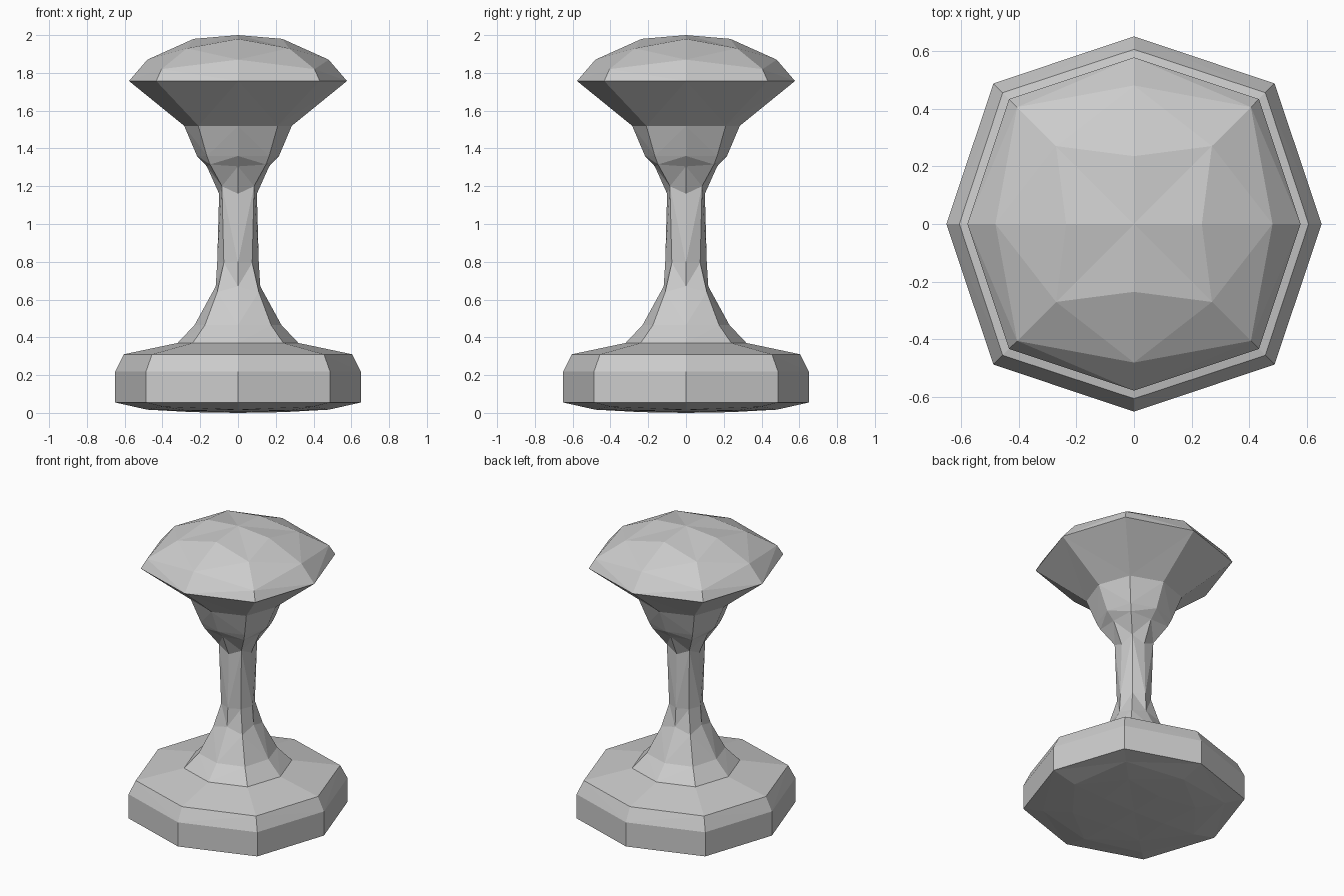
import bpy
import bmesh

cube = bpy.data.objects.get("Cube")
if cube:
    bpy.data.objects.remove(cube, do_unlink=True)

grey = bpy.data.materials.new("plain grey")
grey.use_nodes = True
colour = (0.6, 0.6, 0.6, 1)
grey.diffuse_color = colour
grey.node_tree.nodes["Principled BSDF"].inputs["Base Color"].default_value = colour


def ring(bm, side, side_z, corner, corner_z):
    """Eight points: four on the axes, four on the diagonals."""
    points = []
    for x, y in ((1, 0), (0, 1), (-1, 0), (0, -1)):
        points.append(bm.verts.new((x * side, y * side, side_z)))
        points.append(bm.verts.new(((x - y) * corner, (x + y) * corner, corner_z)))
    return points


def bridge(bm, low, high, widening):
    """Join two rings, each facet split from the wider ring's side point."""
    for i in range(8):
        j = (i + 1) % 8
        a, b, c, d = low[i], low[j], high[j], high[i]
        if (i % 2 == 0) != widening:
            faces = ((a, b, c), (a, c, d))
        else:
            faces = ((a, b, d), (b, c, d))
        for face in faces:
            bm.faces.new(face)


def facet_part(name, profile, bottom=None, top=None):
    bm = bmesh.new()
    rings = [ring(bm, *row) for row in profile]
    for k in range(len(rings) - 1):
        bridge(bm, rings[k], rings[k + 1], profile[k + 1][0] > profile[k][0])
    # Close an end with a fan to a centre point
    for height, end in ((bottom, rings[0]), (top, rings[-1])):
        if height is not None:
            centre = bm.verts.new((0, 0, height))
            for i in range(8):
                pair = (end[i], end[(i + 1) % 8])
                bm.faces.new((*(pair[::-1] if end is rings[0] else pair), centre))
    bm.normal_update()
    mesh = bpy.data.meshes.new(name)
    bm.to_mesh(mesh)
    bm.free()
    mesh.materials.append(grey)
    obj = bpy.data.objects.new(name, mesh)
    bpy.context.collection.objects.link(obj)


# Profile rows: side radius, side height, corner offset, corner height
foot_top = (0.32, 0.37, 0.24, 0.37)
neck_top = (0.285, 1.52, 0.21, 1.52)

# Heavy foot with a slightly domed underside
facet_part("foot", [
    (0.24, 0.004, 0.27, 0.012),
    (0.48, 0.017, 0.40, 0.033),
    (0.65, 0.055, 0.487, 0.055),
    (0.65, 0.22, 0.487, 0.22),
    (0.605, 0.31, 0.455, 0.31),
    foot_top], bottom=0)

# Slim waisted stem
facet_part("stem", [
    foot_top,
    (0.23, 0.465, 0.175, 0.465),
    (0.118, 0.67, 0.11, 0.64),
    (0.11, 0.795, 0.075, 0.795),
    (0.10, 1.16, 0.085, 1.20),
    (0.165, 1.305, 0.148, 1.315),
    (0.217, 1.36, 0.165, 1.36),
    neck_top])

# Flared head with a faceted dome
facet_part("head", [
    neck_top,
    (0.577, 1.757, 0.433, 1.757),
    (0.48, 1.87, 0.405, 1.82),
    (0.235, 1.98, 0.27, 1.93)], top=2.0)
